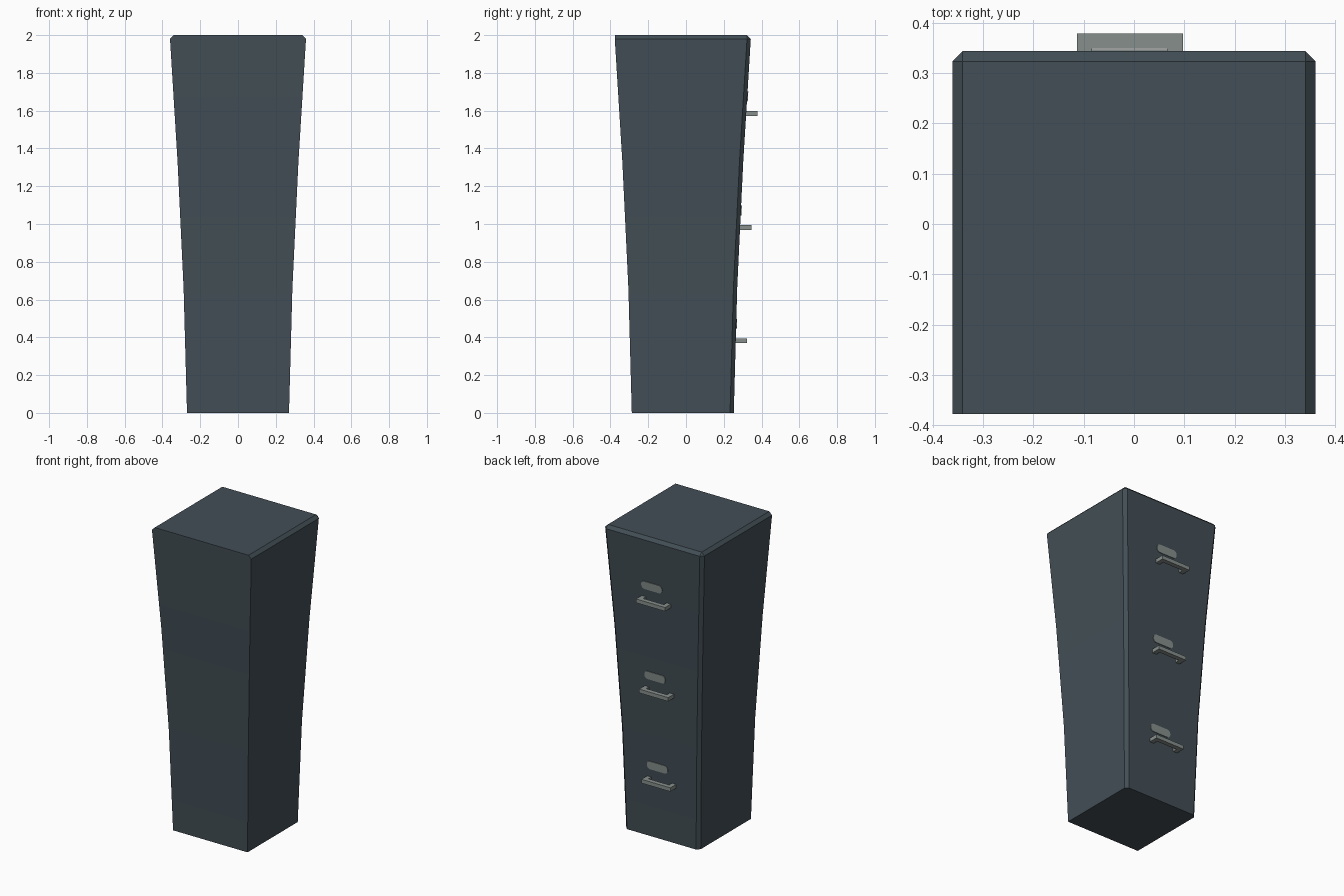
import bpy, bmesh, math

cube = bpy.data.objects.get("Cube")
if cube:
    bpy.data.objects.remove(cube, do_unlink=True)


def material(name, rgb):
    m = bpy.data.materials.new(name)
    m.use_nodes = True
    m.diffuse_color = (*rgb, 1)
    m.node_tree.nodes["Principled BSDF"].inputs["Base Color"].default_value = (*rgb, 1)
    return m


SLATE = material("slate_paint", (0.055, 0.077, 0.092))
METAL = material("grey_metal", (0.238, 0.274, 0.262))

# Flared body: half width at each level
LEVELS = [(0, 0.27), (0.66, 0.288), (1.33, 0.32), (1.98, 0.36)]
CENTRE_Y = -0.017
CHAMFER = 0.02


def drawer_face_y(z):
    for (z0, h0), (z1, h1) in zip(LEVELS, LEVELS[1:]):
        if z <= z1:
            return CENTRE_Y + h0 + (h1 - h0) * (z - z0) / (z1 - z0)
    return CENTRE_Y + LEVELS[-1][1]


def finish(name, bm, mat):
    bmesh.ops.remove_doubles(bm, verts=bm.verts, dist=0.0001)
    bmesh.ops.recalc_face_normals(bm, faces=bm.faces)
    mesh = bpy.data.meshes.new(name)
    bm.to_mesh(mesh)
    bm.free()
    mesh.materials.append(mat)
    obj = bpy.data.objects.new(name, mesh)
    bpy.context.collection.objects.link(obj)
    return obj


def loft(name, rings, mat):
    bm = bmesh.new()
    loops = [[bm.verts.new(p) for p in ring] for ring in rings]
    n = len(loops[0])
    for a, b in zip(loops, loops[1:]):
        for i in range(n):
            j = (i + 1) % n
            bm.faces.new((a[i], a[j], b[j], b[i]))
    bm.faces.new(loops[0])
    bm.faces.new(loops[-1])
    return finish(name, bm, mat)


# Cabinet body, chamfered along the drawer side and the top edges
def section(z, h):
    c = CHAMFER
    half = [(h, -h), (h, h - c), (h - c, h)]
    outline = half + [(-x, y) for x, y in reversed(half)]
    return [(x, y + CENTRE_Y, z) for x, y in outline]


rings = [section(z, h) for z, h in LEVELS]
top_h = LEVELS[-1][1]
inner = top_h - CHAMFER
rings.append([(max(-inner, min(inner, x)), min(inner + CENTRE_Y, y), 2.0)
              for x, y, z in rings[-1]])
body = loft("cabinet_body", rings, SLATE)
bpy.context.view_layer.objects.active = body
body.select_set(True)
bpy.ops.object.shade_smooth_by_angle(angle=math.radians(30))
body.select_set(False)


# U-shaped pull handle: extruded outline
def add_handle(name, z):
    y_in = drawer_face_y(z) - 0.01
    y_out = drawer_face_y(z) + 0.06
    y_bar = y_out - 0.03
    half = [(0.105, y_in), (0.105, y_out)]
    gap = [(-0.075, y_in), (-0.075, y_bar), (0.075, y_bar), (0.075, y_in)]
    outline = half + [(-x, y) for x, y in reversed(half)] + gap
    loft(name, [[(x - 0.008, y, z + s * 0.0125) for x, y in outline]
                for s in (-1, 1)], METAL)


# Rounded label plate lying on the sloped drawer front
def add_plate(name, z, x=0.02, w=0.075, h=0.026, r=0.022):
    outline = []
    for k, (sx, sz) in enumerate([(1, 1), (-1, 1), (-1, -1), (1, -1)]):
        for i in range(5):
            a = math.pi / 2 * (k + i / 4)
            outline.append((x + sx * (w - r) + r * math.cos(a),
                            z + sz * (h - r) + r * math.sin(a)))
    loft(name, [[(px, drawer_face_y(pz) + d, pz) for px, pz in outline]
                for d in (-0.002, 0.004)], METAL)


for label, z in (("lower", 0.382), ("middle", 0.982), ("upper", 1.585)):
    add_handle(label + "_drawer_handle", z)
    add_plate(label + "_label_plate", z + 0.09)
